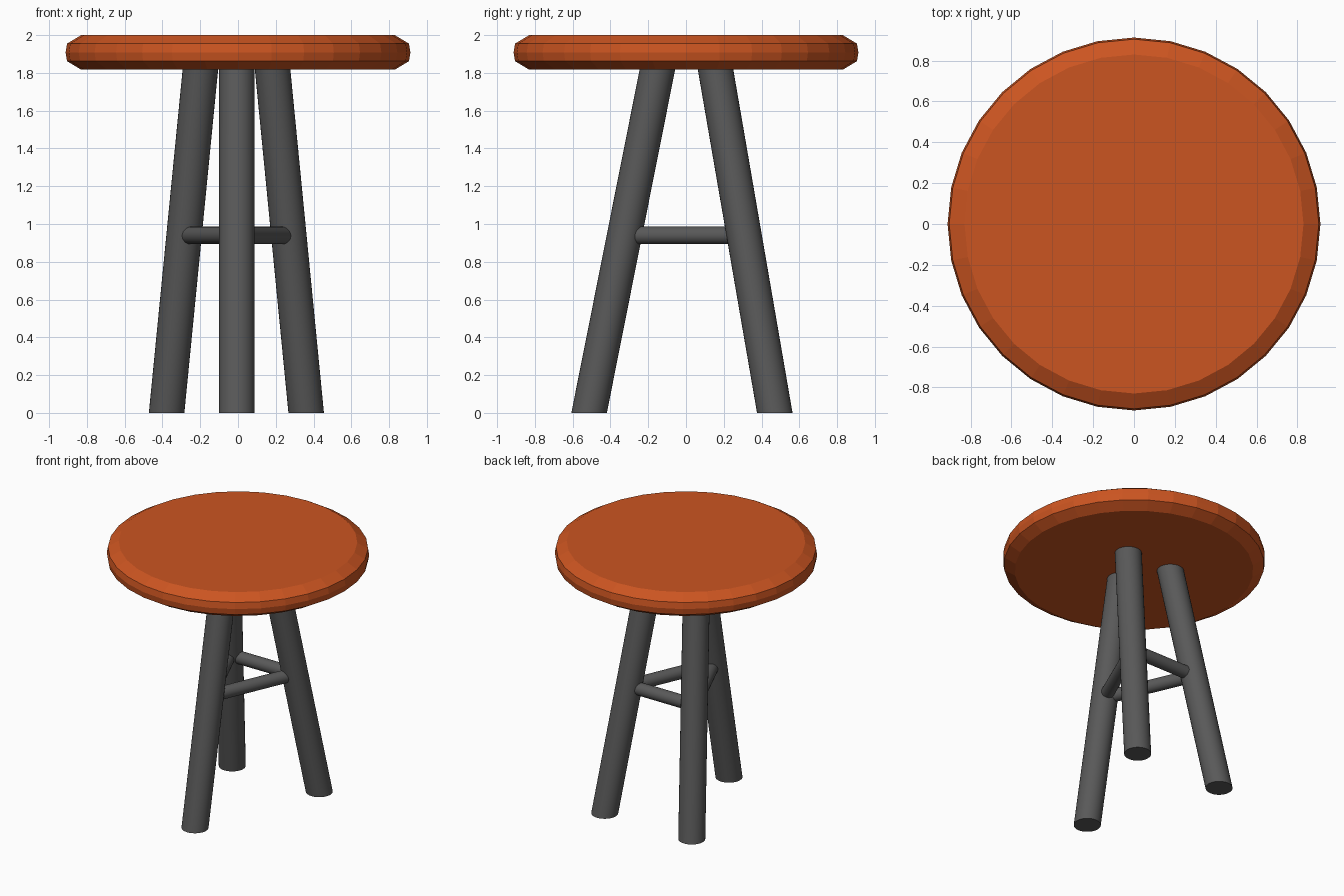
import bpy, bmesh, math
from mathutils import Vector

if "Cube" in bpy.data.objects:
    bpy.data.objects.remove(bpy.data.objects["Cube"])


def material(name, rgb):
    m = bpy.data.materials.new(name)
    m.diffuse_color = (*rgb, 1)
    m.use_nodes = True
    m.node_tree.nodes["Principled BSDF"].inputs["Base Color"].default_value = m.diffuse_color
    return m


def loft(name, rings, sides, mat, smooth, axis=None):
    """Skin a closed solid through rings of (centre, radius); rings are horizontal unless an axis is given."""
    rot = Vector((0, 0, 1)).rotation_difference(axis or Vector((0, 0, 1)))
    bm = bmesh.new()
    loops = []
    for c, r in rings:
        pts = [Vector((math.cos(a), math.sin(a), 0)) * r
               for a in (math.tau * i / sides for i in range(sides))]
        loops.append([bm.verts.new(Vector(c) + rot @ p) for p in pts])
    for lo, hi in zip(loops, loops[1:]):
        for i in range(sides):
            j = (i + 1) % sides
            bm.faces.new((lo[i], lo[j], hi[j], hi[i])).smooth = smooth
    bm.faces.new(loops[0][::-1])
    bm.faces.new(loops[-1])
    # keep the end rims crisp
    for loop in (loops[0], loops[-1]):
        for i in range(sides):
            bm.edges.get((loop[i], loop[(i + 1) % sides])).smooth = False
    mesh = bpy.data.meshes.new(name)
    bm.to_mesh(mesh)
    bm.free()
    mesh.materials.append(mat)
    obj = bpy.data.objects.new(name, mesh)
    bpy.context.collection.objects.link(obj)
    return obj


wood = material("seat_orange", (0.60, 0.09, 0.015))
metal = material("leg_grey", (0.10, 0.10, 0.10))

# Seat: faceted disc with a bevelled rim
profile = [(0.83, 1.817), (0.905, 1.862), (0.913, 1.908), (0.905, 1.955), (0.83, 2.0)]
loft("seat", [((0, 0, z), r) for r, z in profile], 32, wood, False)

# Legs: slanted round bars, cut level at the floor and at the seat
SEAT_Z, RAIL_Z = 1.82, 0.94
legs = {
    "front_leg": (Vector((-0.006, -0.513, 0)), Vector((-0.006, -0.151, SEAT_Z))),
    "back_right_leg": (Vector((0.361, 0.470, 0)), Vector((0.183, 0.156, SEAT_Z))),
    "back_left_leg": (Vector((-0.378, 0.470, 0)), Vector((-0.199, 0.156, SEAT_Z))),
}
for name, (foot, top) in legs.items():
    loft(name, [(foot, 0.094), (top, 0.094)], 32, metal, True)

# Stretchers: thin rails joining the leg centres
joints = [foot.lerp(top, RAIL_Z / SEAT_Z) for foot, top in legs.values()]
for i, name in enumerate(("right_stretcher", "back_stretcher", "left_stretcher")):
    a, b = joints[i], joints[(i + 1) % 3]
    loft(name, [(a, 0.047), (b, 0.047)], 24, metal, True, (b - a).normalized())
